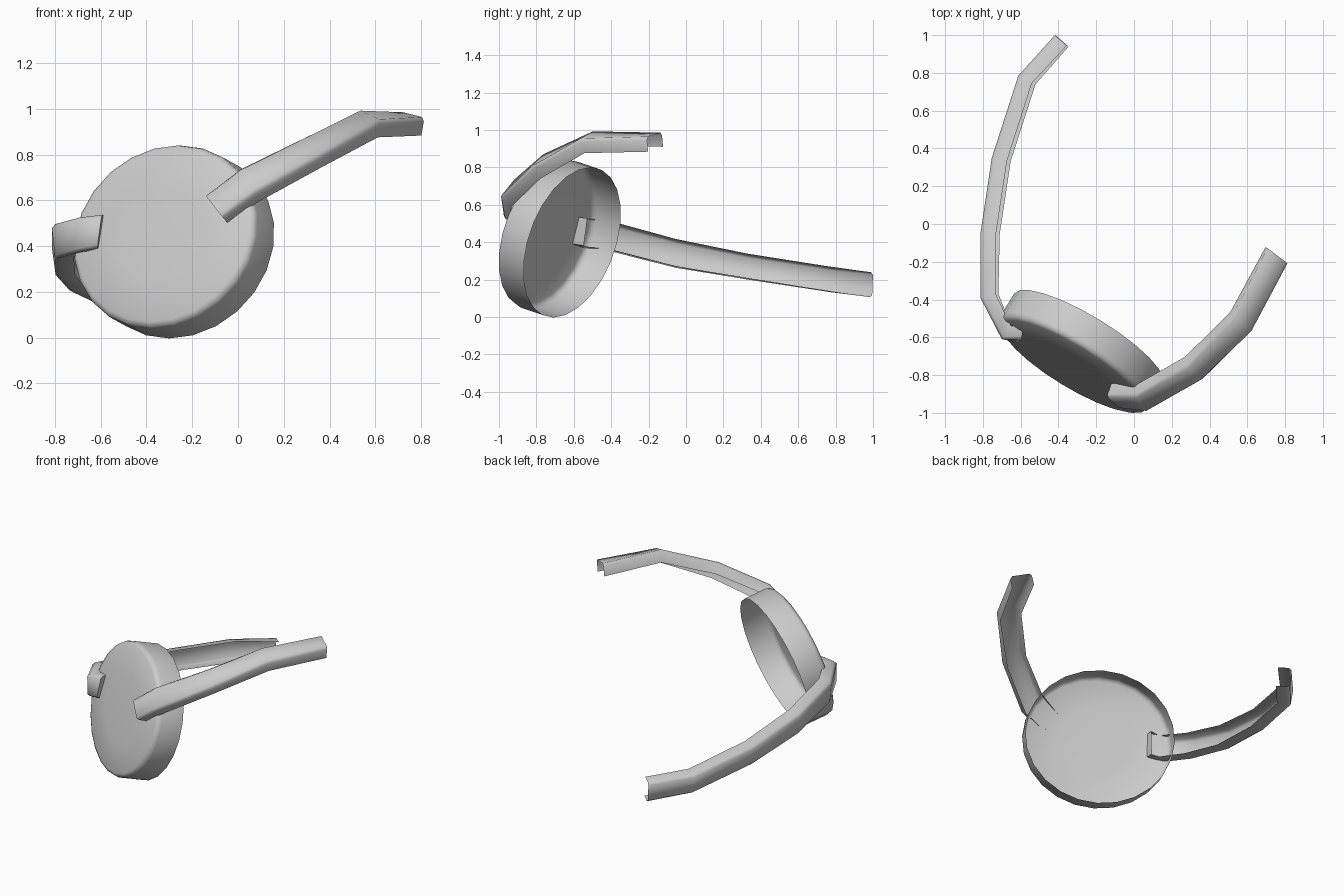
import bpy, bmesh, math
from mathutils import Vector

if "Cube" in bpy.data.objects:
    bpy.data.objects.remove(bpy.data.objects["Cube"])


def finish(name, bm, angle):
    mesh = bpy.data.meshes.new(name)
    bm.to_mesh(mesh)
    bm.free()
    obj = bpy.data.objects.new(name, mesh)
    bpy.context.collection.objects.link(obj)
    bpy.ops.object.select_all(action='DESELECT')
    obj.select_set(True)
    bpy.context.view_layer.objects.active = obj
    bpy.ops.object.shade_smooth_by_angle(angle=math.radians(angle))
    return obj


def skin(bm, rows, closed):
    """Join consecutive rows of points with quads."""
    vs = [[bm.verts.new(p) for p in row] for row in rows]
    for a, b in zip(vs, vs[1:]):
        n = len(a)
        for i in range(n if closed else n - 1):
            j = (i + 1) % n
            bm.faces.new((a[i], a[j], b[j], b[i]))
    return vs


# Eye cup: shallow oval dish, open at the back, tilted to the front left
def make_cup():
    centre = Vector((-0.32, -0.74, 0.443))
    n = Vector((-0.5, -0.82, 0.28)).normalized()
    h = Vector((0, 0, 1)).cross(n).normalized()
    u = n.cross(h)
    sides = 24
    rows = []
    for scale, out in ((0.5, 0.026), (0.94, 0.016), (0.985, 0.006), (1.0, -0.015), (1.0, -0.16)):
        rows.append([centre + n * out
                     + h * (0.462 * scale * math.cos(2 * math.pi * i / sides))
                     + u * (0.418 * scale * math.sin(2 * math.pi * i / sides))
                     for i in range(sides)])
    bm = bmesh.new()
    vs = skin(bm, rows, True)
    tip = bm.verts.new(centre + n * 0.03)
    for i in range(sides):
        bm.faces.new((tip, vs[0][i], vs[0][(i + 1) % sides]))
    bmesh.ops.recalc_face_normals(bm, faces=bm.faces)
    bm.normal_update()
    if tip.normal.dot(n) < 0:
        bmesh.ops.reverse_faces(bm, faces=bm.faces)
    finish("eye_cup", bm, 60)


# Strap: open channel with a closed front end, its web running between pairs of edge points
def make_strap(name, pairs, side, depth):
    pairs = [(Vector(a), Vector(b)) for a, b in pairs]
    mids = [(a + b) / 2 for a, b in pairs]
    profile = ((0, 1), (0, 0.2), (0.1, 0), (0.9, 0), (1, 0.2), (1, 1))
    rows = []
    for k, (a, b) in enumerate(pairs):
        before = (mids[k] - mids[k - 1]).normalized() if k else Vector()
        after = (mids[k + 1] - mids[k]).normalized() if k + 1 < len(mids) else Vector()
        inward = (before + after).cross(b - a).normalized() * side
        rows.append([a.lerp(b, w) + inward * depth * d for w, d in profile])
    bm = bmesh.new()
    vs = skin(bm, rows, False)
    bm.faces.new(vs[0][::-1])
    if side < 0:
        bmesh.ops.reverse_faces(bm, faces=bm.faces)
    finish(name, bm, 60)


make_cup()
make_strap("left_strap", [
    ((-0.615, -0.63, 0.395), (-0.595, -0.61, 0.54)),
    ((-0.70, -0.605, 0.375), (-0.70, -0.61, 0.525)),
    ((-0.80, -0.39, 0.345), (-0.815, -0.39, 0.495)),
    ((-0.795, -0.05, 0.26), (-0.815, -0.05, 0.405)),
    ((-0.735, 0.35, 0.195), (-0.755, 0.35, 0.325)),
    ((-0.595, 0.78, 0.13), (-0.615, 0.785, 0.26)),
    ((-0.41, 0.995, 0.105), (-0.42, 1.0, 0.238))], 1, 0.085)
# Right strap twists from facing forward to facing up
make_strap("right_strap", [
    ((-0.07, -0.98, 0.53), (-0.145, -0.915, 0.625)),
    ((0.07, -0.998, 0.635), (0.01, -0.91, 0.745)),
    ((0.365, -0.83, 0.80), (0.28, -0.755, 0.878)),
    ((0.625, -0.57, 0.95), (0.525, -0.49, 0.997)),
    ((0.815, -0.21, 0.962), (0.71, -0.13, 0.988))], -1, 0.08)
